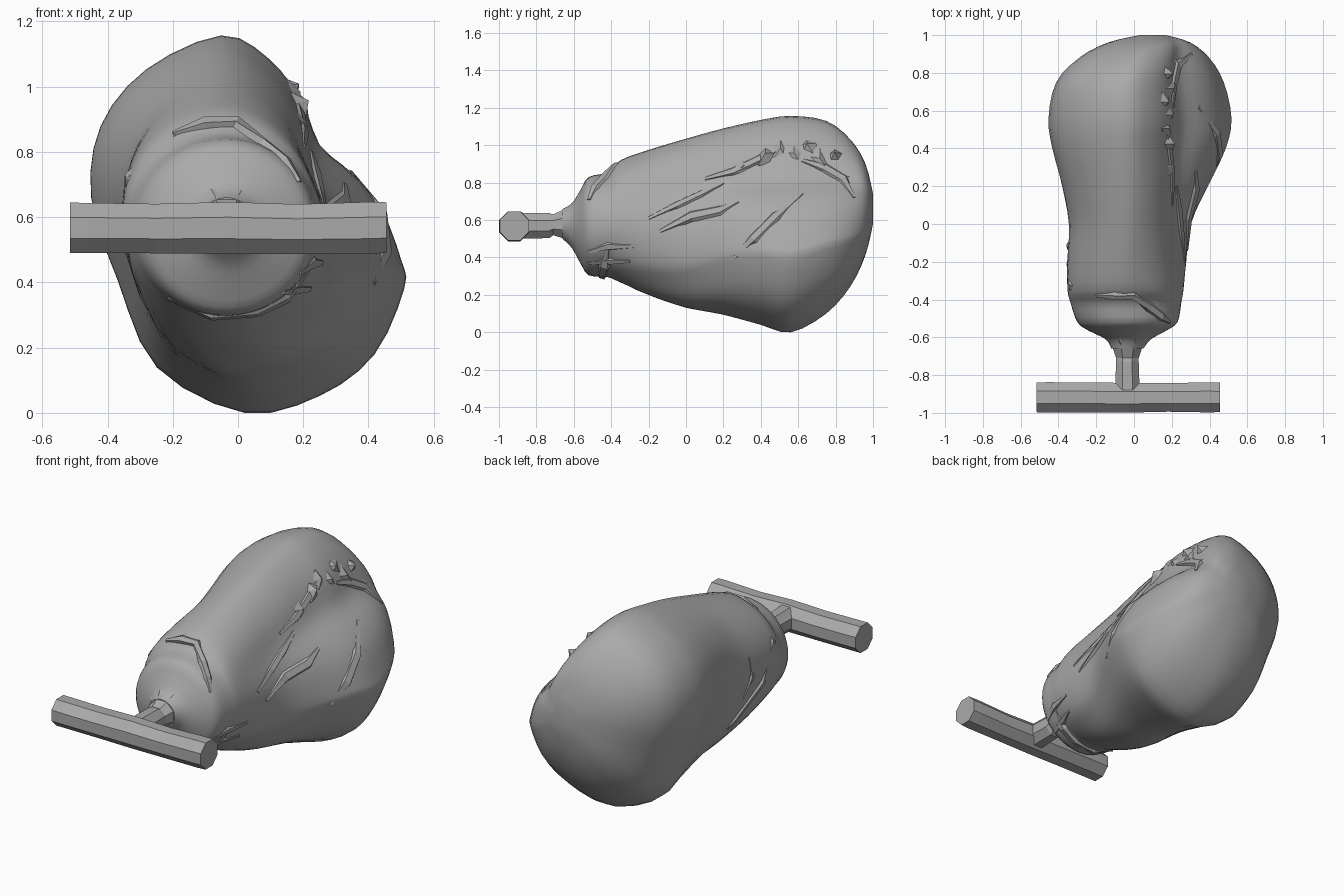
import bpy, bmesh, math, random
from mathutils import Vector
from mathutils.bvhtree import BVHTree

random.seed(4)
if "Cube" in bpy.data.objects:
    bpy.data.objects.remove(bpy.data.objects["Cube"], do_unlink=True)

grey = bpy.data.materials.new("plain grey")
grey.use_nodes = True
colour = (0.4, 0.4, 0.4, 1)
grey.diffuse_color = colour
grey.node_tree.nodes["Principled BSDF"].inputs["Base Color"].default_value = colour


def finish(name, bm, smooth=None):
    bmesh.ops.recalc_face_normals(bm, faces=bm.faces)
    mesh = bpy.data.meshes.new(name)
    bm.to_mesh(mesh)
    bm.free()
    ob = bpy.data.objects.new(name, mesh)
    bpy.context.collection.objects.link(ob)
    mesh.materials.append(grey)
    if smooth:
        bpy.ops.object.select_all(action="DESELECT")
        ob.select_set(True)
        bpy.context.view_layer.objects.active = ob
        bpy.ops.object.shade_smooth_by_angle(angle=math.radians(smooth))
    return ob


def loft(rings):
    bm = bmesh.new()
    loops = [[bm.verts.new(p) for p in ring] for ring in rings]
    n = len(loops[0])
    for a, b in zip(loops, loops[1:]):
        for i in range(n):
            j = (i + 1) % n
            bm.faces.new((a[i], a[j], b[j], b[i]))
    bm.faces.new(loops[0])
    bm.faces.new(loops[-1])
    return bm


def spline(a, b, c, d, t):
    return 0.5 * (2 * b + (c - a) * t + (2 * a - 5 * b + 4 * c - d) * t * t
                  + (3 * b - a - 3 * c + d) * t ** 3)


def refine(items, steps, closed):
    n, out = len(items), []
    pick = (lambda i: items[i % n]) if closed else (lambda i: items[max(0, min(n - 1, i))])
    for i in range(n if closed else n - 1):
        out += [spline(*[pick(i + k) for k in (-1, 0, 1, 2)], s / steps) for s in range(steps)]
    return out if closed else out + [items[-1]]


def spread(value, values, low, high):
    return low + (value - min(values)) / (max(values) - min(values)) * (high - low)


# Body: tilted two-lobed section, rounded towards the neck
section = [(-.17, 1), (.13, .88), (.33, .67), (.46, .42), (.69, .25), (.86, .07),
           (.98, -.19), (1, -.34), (.81, -.69), (.46, -.91), (-.02, -1), (-.58, -.76),
           (-.83, -.3), (-1, .14), (-.94, .52), (-.65, .82)]
# y, left x, right x, bottom z, top z, amount of tilted section
stations = [(-.66, -.12, .05, .5, .66, 0), (-.61, -.15, .09, .45, .69, 0),
            (-.565, -.24, .17, .37, .76, 0), (-.52, -.3, .23, .305, .83, 0),
            (-.42, -.335, .25, .295, .855, .05), (-.35, -.35, .26, .27, .92, .2),
            (-.2, -.35, .275, .2, .975, .4), (0, -.345, .3, .135, 1.035, .6),
            (.2, -.38, .39, .1, 1.09, .85), (.4, -.43, .48, .04, 1.135, 1),
            (.56, -.45, .51, 0, 1.157, 1), (.75, -.41, .47, .1, 1.13, 1),
            (.88, -.29, .395, .25, 1.03, .9), (.96, -.14, .3, .42, .9, .7),
            (1, .03, .17, .58, .74, .5)]
rings = []
for y, x0, x1, z0, z1, w in stations:
    us, vs = [], []
    for i, (u, v) in enumerate(section):
        a = math.tau * i / len(section)
        us.append(u * w + math.sin(a) * (1 - w))
        vs.append(v * w + math.cos(a) * (1 - w))
    ring = [Vector((spread(u, us, x0, x1), y, spread(v, vs, z0, z1))) for u, v in zip(us, vs)]
    rings.append(refine(ring, 3, True))
columns = [refine(list(col), 3, False) for col in zip(*rings)]
body = finish("body", loft(list(zip(*columns))), 50)
tree = BVHTree.FromPolygons([v.co for v in body.data.vertices],
                            [p.vertices for p in body.data.polygons])


# Folds: broad faceted bands pressed onto the surface
def side_point(y, z):
    return tree.ray_cast(Vector((3, y, z)), Vector((-1, 0, 0)))[0]


def fold(name, points, width, height):
    hits = [tree.find_nearest(Vector(p)) for p in points]
    pts = [h[0] for h in hits]
    rows = []
    for i, (p, normal, *_) in enumerate(hits):
        along = (pts[min(i + 1, len(pts) - 1)] - pts[max(i - 1, 0)]).normalized()
        side = along.cross(normal).normalized()
        k = .4 if i in (0, len(pts) - 1) else random.uniform(.8, 1.2)
        rows.append([p + side * width * k - normal * .02, p + side * width * k * .4 + normal * height * k,
                     p - side * width * k * .4 + normal * height * k * .7, p - side * width * k - normal * .02])
    finish(name, loft(rows))


fold("upper_lip_fold", [(-.2, -.38, .86), (-.1, -.38, .89), (0, -.4, .91), (.1, -.45, .86),
                        (.17, -.5, .8), (.22, -.53, .73)], .04, .02)
fold("lower_lip_fold", [(-.22, -.45, .35), (-.08, -.45, .29), (.06, -.45, .3), (.16, -.44, .34),
                        (.24, -.42, .46)], .04, .02)
fold("far_seam_fold", [(-.2, -.4, .87), (-.33, -.33, .72), (-.36, -.22, .52), (-.33, -.03, .35),
                       (-.22, .2, .15)], .035, .012)
fold("far_side_fold", [(-.36, -.1, .72), (-.36, -.12, .6), (-.35, -.07, .48)], .03, .012)
side_folds = [[(-.52, .43), (-.42, .46), (-.28, .46)], [(-.52, .37), (-.42, .38), (-.3, .38)],
              [(-.2, .61), (-.05, .68), (.08, .74), (.2, .8)],
              [(-.14, .54), (.03, .62), (.18, .65), (.28, .7)],
              [(.26, .4), (.36, .5), (.48, .62), (.62, .74)],
              [(.1, .82), (.25, .86), (.4, .93), (.5, .98)],
              [(.62, .92), (.74, .88), (.84, .82), (.9, .72)]]
for i, path in enumerate(side_folds):
    fold(f"side_fold_{i + 1}", [side_point(*p) for p in path], .04, .014)

# Crumples: angular lumps half sunk along the upper seam
for i, (y, z, size) in enumerate([(.42, .94, .07), (.5, .98, .065), (.58, .95, .08), (.65, 1.0, .065),
                                  (.72, .92, .08), (.8, .95, .06), (.86, .83, .06), (.3, .88, .055)]):
    bm = bmesh.new()
    bmesh.ops.create_icosphere(bm, subdivisions=1, radius=size)
    centre = side_point(y, z)
    centre -= tree.find_nearest(centre)[1] * size * .5
    for v in bm.verts:
        v.co = centre + v.co * random.uniform(.6, 1.1)
    finish(f"crumple_{i + 1}", bm)


def tube(name, spine, sides, axis):
    rings = []
    for along, a0, b0, ra, rb in spine:
        ring = []
        for i in range(sides):
            t = math.tau * (i + .5) / sides
            a, b = a0 + ra * math.cos(t), b0 + rb * math.sin(t)
            ring.append((along, a, b) if axis == "x" else (a, along, b))
        rings.append(ring)
    finish(name, loft(rings))


# Neck and crossbar handle
tube("neck", [(-.88, -.035, .57, .07, .075), (-.73, -.035, .57, .065, .072), (-.71, -.035, .575, .065, .06),
              (-.64, -.035, .58, .09, .09), (-.6, -.035, .57, .13, .13)], 8, "y")
tube("handle", [(-.515, -.918, .567, .085, .084), (-.46, -.918, .567, .087, .083),
                (-.25, -.918, .565, .086, .082), (-.03, -.92, .567, .085, .086),
                (.18, -.918, .563, .082, .083), (.4, -.918, .567, .086, .086),
                (.455, -.918, .568, .084, .084)], 8, "x")
